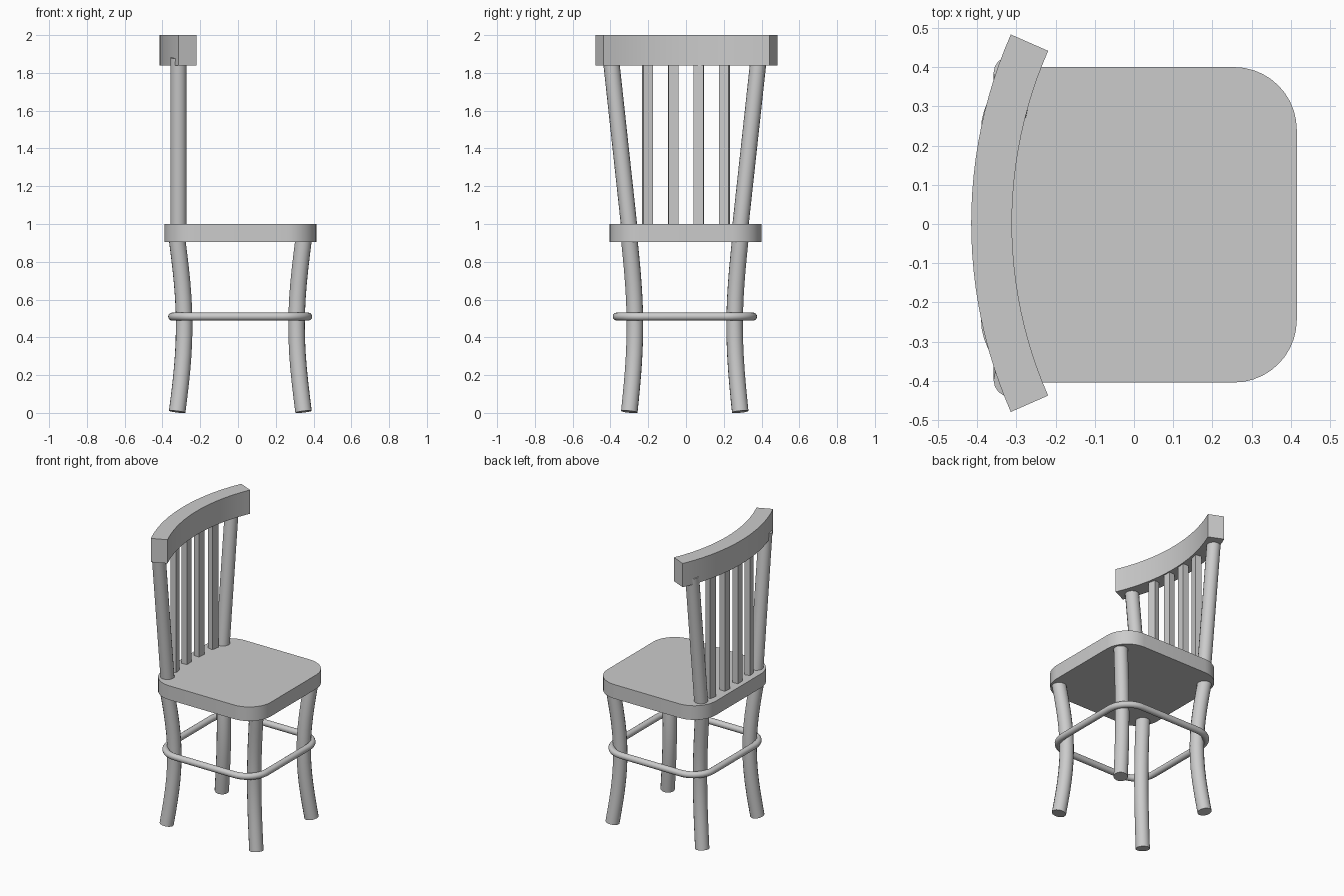
import bpy, bmesh, math
from mathutils import Matrix, Vector

if "Cube" in bpy.data.objects:
    bpy.data.objects.remove(bpy.data.objects["Cube"])

grey = bpy.data.materials.new("plain grey")
grey.use_nodes = True
colour = (0.6, 0.6, 0.6, 1)
grey.diffuse_color = colour
grey.node_tree.nodes["Principled BSDF"].inputs["Base Color"].default_value = colour


def finish(obj):
    """Give the part its material and smooth its rounded faces."""
    obj.data.materials.clear()
    obj.data.materials.append(grey)
    bpy.ops.object.select_all(action="DESELECT")
    obj.select_set(True)
    bpy.context.view_layer.objects.active = obj
    if obj.type == "CURVE":
        bpy.ops.object.convert(target="MESH")
    bpy.ops.object.shade_smooth_by_angle(angle=math.radians(35))


def tube(name, points, radius, closed=False):
    """Round rod swept along a path."""
    curve = bpy.data.curves.new(name, "CURVE")
    curve.dimensions = "3D"
    curve.bevel_depth = radius
    curve.bevel_resolution = 6
    curve.use_fill_caps = True
    spline = curve.splines.new("POLY")
    spline.points.add(len(points) - 1)
    for target, p in zip(spline.points, points):
        target.co = (*p, 1)
    spline.use_cyclic_u = closed
    obj = bpy.data.objects.new(name, curve)
    bpy.context.collection.objects.link(obj)
    finish(obj)


def slab(name, outline, bottom, top, matrix=None):
    """Flat outline extruded upwards."""
    bm = bmesh.new()
    face = bm.faces.new([bm.verts.new((x, y, bottom)) for x, y in outline])
    new = bmesh.ops.extrude_face_region(bm, geom=[face])["geom"]
    verts = [v for v in new if isinstance(v, bmesh.types.BMVert)]
    bmesh.ops.translate(bm, verts=verts, vec=(0, 0, top - bottom))
    if matrix:
        bm.transform(matrix)
    bmesh.ops.recalc_face_normals(bm, faces=bm.faces)
    mesh = bpy.data.meshes.new(name)
    bm.to_mesh(mesh)
    bm.free()
    obj = bpy.data.objects.new(name, mesh)
    bpy.context.collection.objects.link(obj)
    finish(obj)


def rounded_rect(x0, x1, y0, y1, r, steps=10):
    corners = [(x1 - r, y1 - r), (x0 + r, y1 - r), (x0 + r, y0 + r), (x1 - r, y0 + r)]
    points = []
    for i, (cx, cy) in enumerate(corners):
        for s in range(steps + 1):
            a = math.pi / 2 * (i + s / steps)
            points.append((cx + r * math.cos(a), cy + r * math.sin(a)))
    return points


# Seat
slab("seat", rounded_rect(-0.39, 0.415, -0.404, 0.4, 0.16), 0.905, 1.0)

# Legs, bowed in towards the middle; the chair faces +x
for end, x in (("front", 0.347), ("back", -0.322)):
    for side, y in (("left", 0.287), ("right", -0.3)):
        path = []
        for i in range(13):
            t = i / 12
            bow = 0.037 * math.sin(math.pi * t)
            path.append((x - math.copysign(bow, x),
                         y - math.copysign(bow * 0.8, y), 0.006 + 0.91 * t))
        tube(f"{end}_{side}_leg", path, 0.044)

# Ring stretcher around the legs
ring = rounded_rect(-0.349, 0.372, -0.367, 0.355, 0.14)
tube("ring_stretcher", [(x, y, 0.51) for x, y in ring], 0.021, closed=True)

# Splayed back posts
for side, y0, y1 in (("left", 0.287, 0.385), ("right", -0.3, -0.398)):
    tube(f"{side}_back_post", [(-0.315, y0, 0.98), (-0.315, y1, 1.88)], 0.043)

# Back slats, turned to follow the top rail
for i, y in enumerate((-0.203, -0.067, 0.067, 0.203)):
    turn = Matrix.Rotation(-y * 0.9, 4, "Z")
    place = Matrix.Translation(Vector((-0.338 + 0.25 * y * y, y, 0))) @ turn
    w, d = 0.026, 0.02
    slab(f"back_slat_{i + 1}", [(-d, -w), (d, -w), (d, w), (-d, w)], 0.98, 1.86, place)

# Curved top rail
def arc(radius, sweep=math.radians(23.7), steps=24):
    angles = [sweep * (2 * s / steps - 1) for s in range(steps + 1)]
    return [(0.782 - radius * math.cos(a), 0.002 + radius * math.sin(a)) for a in angles]

slab("top_rail", arc(1.197) + arc(1.093)[::-1], 1.84, 2.0)
